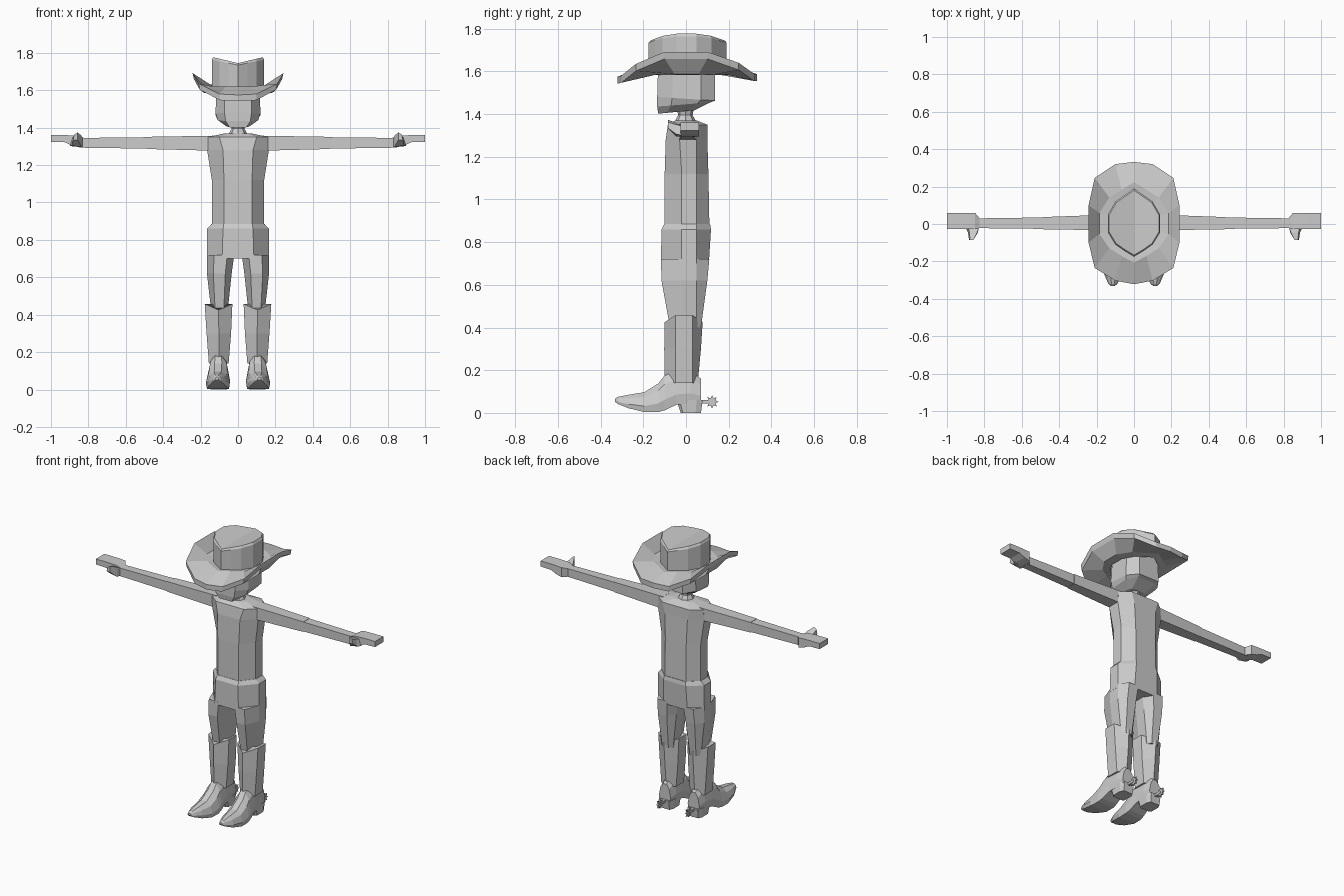
import bpy, bmesh, math

grey = bpy.data.materials.new("plain grey")
grey.diffuse_color = (0.6, 0.6, 0.6, 1)


def finish(name, bm, mirror=False):
    """Turn a bmesh into a flat shaded object, optionally mirrored in x."""
    if mirror:
        geom = bmesh.ops.duplicate(bm, geom=bm.verts[:] + bm.edges[:] + bm.faces[:])["geom"]
        for v in geom:
            if isinstance(v, bmesh.types.BMVert):
                v.co.x *= -1
    bmesh.ops.recalc_face_normals(bm, faces=bm.faces[:])
    me = bpy.data.meshes.new(name)
    bm.to_mesh(me)
    bm.free()
    me.materials.append(grey)
    ob = bpy.data.objects.new(name, me)
    bpy.context.collection.objects.link(ob)
    return ob


def loft(name, rings, mirror=False, caps=True, closed=False):
    """Skin a series of equal length rings."""
    bm = bmesh.new()
    loops = [[bm.verts.new(p) for p in r] for r in rings]
    pairs = list(zip(loops, loops[1:])) + ([(loops[-1], loops[0])] if closed else [])
    for a, b in pairs:
        for i in range(len(a)):
            j = (i + 1) % len(a)
            bm.faces.new((a[i], a[j], b[j], b[i]))
    if caps and not closed:
        bm.faces.new(loops[0])
        bm.faces.new(loops[-1])
    return finish(name, bm, mirror)


def octo(z, x, fx, yf, yb, s0, s1, cx=0, zb=None):
    """Eight sided section; z may slope from front (z) to back (zb)."""
    zb = z if zb is None else zb
    pts = [(fx, yf), (x, s0), (x, s1), (fx, yb), (-fx, yb), (-x, s1), (-x, s0), (-fx, yf)]
    return [(cx + px, py, z + (zb - z) * (py - yf) / (yb - yf)) for px, py in pts]


def box_x(x, y0, y1, z0, z1):
    """Four sided section across the x axis."""
    return [(x, y0, z0), (x, y1, z0), (x, y1, z1), (x, y0, z1)]


# torso with sloping shoulders
loft("torso", [
    octo(0.86, 0.14, 0.075, -0.1, 0.11, -0.02, 0.05),
    octo(1.12, 0.14, 0.075, -0.1, 0.105, -0.02, 0.05),
    octo(1.28, 0.165, 0.08, -0.095, 0.1, -0.03, 0.05),
    octo(1.35, 0.16, 0.1, -0.085, 0.1, -0.035, 0.05),
    octo(1.37, 0.07, 0.04, -0.05, 0.05, -0.02, 0.03)])

# hips
loft("hips", [
    octo(0.885, 0.142, 0.076, -0.102, 0.113, -0.02, 0.05),
    octo(0.86, 0.165, 0.08, -0.115, 0.117, -0.02, 0.05),
    octo(0.70, 0.166, 0.085, -0.117, 0.107, -0.02, 0.05)])

# trouser legs
loft("legs", [
    octo(0.72, 0.0725, 0.035, -0.117, 0.109, -0.02, 0.05, 0.0925),
    octo(0.62, 0.066, 0.032, -0.115, 0.1, -0.02, 0.05, 0.1),
    octo(0.40, 0.042, 0.022, -0.075, 0.07, -0.02, 0.05, 0.099)], True)


def shaft(z, x0, x1, yf, yb, peak=0):
    """Six sided boot section with a front and a back ridge."""
    c = (x0 + x1) / 2
    return [(c, yf, z), (x1, -0.05, z + peak), (x1, 0.03, z + peak),
            (c, yb, z), (x0, 0.03, z + peak), (x0, -0.05, z + peak)]


# boot shafts with scooped tops
loft("boot_shafts", [
    shaft(0.425, 0.03, 0.178, -0.1, 0.078, 0.032),
    shaft(0.30, 0.037, 0.168, -0.102, 0.07),
    shaft(0.14, 0.05, 0.156, -0.1, 0.055)], True)


def foot(y, w, z0, z1, cx):
    """Boot foot section across the y axis."""
    h = z1 - z0
    return [(cx + a * w, y, z0 + b * h) for a, b in
            ((-0.9, 0), (-1, 0.3), (-0.75, 0.75), (-0.3, 1),
             (0.3, 1), (0.75, 0.75), (1, 0.3), (0.9, 0))]


# boot feet, heels and spurs
loft("boot_feet", [
    foot(0.07, 0.042, 0.045, 0.16, 0.103),
    foot(0.02, 0.05, 0.045, 0.2, 0.103),
    foot(-0.045, 0.054, 0.038, 0.2, 0.104),
    foot(-0.1, 0.06, 0.012, 0.175, 0.105),
    foot(-0.13, 0.064, 0.004, 0.138, 0.106),
    foot(-0.195, 0.064, 0.004, 0.097, 0.108),
    foot(-0.27, 0.048, 0.022, 0.085, 0.111),
    foot(-0.32, 0.024, 0.042, 0.075, 0.113),
    foot(-0.332, 0.01, 0.052, 0.066, 0.113)], True)
loft("boot_heels", [
    octo(0.06, 0.047, 0.035, -0.045, 0.078, -0.03, 0.05, 0.103),
    octo(0.0, 0.044, 0.033, -0.025, 0.07, -0.015, 0.045, 0.103)], True)
loft("spur_shanks", [
    [(0.103 + a, y, 0.052 + b) for a, b in ((-.008, -.008), (.008, -.008), (.008, .008), (-.008, .008))]
    for y in (0.06, 0.125)], True)
star = [(0.122 + r * math.cos(i * math.pi / 8), 0.052 + r * math.sin(i * math.pi / 8))
        for i in range(16) for r in [0.031 if i % 2 == 0 else 0.018]]
loft("spur_wheels", [[(x, y, z) for y, z in star] for x in (0.098, 0.108)], True)

# arms, in an upper and a lower sleeve
loft("upper_arms", [
    box_x(0.13, -0.034, 0.05, 1.277, 1.357),
    box_x(0.488, -0.028, 0.037, 1.286, 1.351)], True)
loft("lower_arms", [
    box_x(0.488, -0.026, 0.035, 1.288, 1.349),
    box_x(0.84, -0.022, 0.03, 1.293, 1.345)], True)

# mitten hands with wedge thumbs
loft("hands", [
    box_x(0.825, -0.022, 0.03, 1.293, 1.345),
    box_x(0.85, -0.026, 0.06, 1.295, 1.357),
    box_x(0.89, -0.026, 0.06, 1.305, 1.359),
    box_x(0.925, -0.026, 0.06, 1.322, 1.36),
    box_x(1.0, -0.026, 0.06, 1.324, 1.36)], True)
loft("thumbs", [
    [(0.83, -0.02, 1.295), (0.9, -0.02, 1.302), (0.885, -0.02, 1.345), (0.83, -0.02, 1.345)],
    [(0.835, -0.045, 1.295), (0.888, -0.045, 1.305), (0.88, -0.045, 1.35), (0.838, -0.045, 1.358)],
    [(0.858, -0.085, 1.335), (0.882, -0.085, 1.335), (0.876, -0.085, 1.362), (0.858, -0.085, 1.374)]], True)

# neck
loft("neck", [
    [(r * math.cos(i * math.pi / 4), r * math.sin(i * math.pi / 4) - 0.003, z) for i in range(8)]
    for z, r in ((1.35, 0.06), (1.375, 0.045), (1.395, 0.034), (1.44, 0.042))])

# head with a jaw that slopes up to the back
loft("head", [
    octo(1.65, 0.115, 0.07, -0.13, 0.135, -0.06, 0.07),
    octo(1.48, 0.12, 0.072, -0.135, 0.137, -0.065, 0.07, zb=1.463),
    octo(1.435, 0.108, 0.066, -0.135, 0.115, -0.07, 0.055, zb=1.455),
    octo(1.402, 0.06, 0.045, -0.13, 0.04, -0.09, 0.01, zb=1.418)])


def both(half):
    """Close a right half outline (first and last on x = 0) into a ring."""
    return half + [(-p[0], *p[1:]) for p in half[-2:0:-1]]


# hat brim, curled up at the sides
rim = both([(0, -0.322, 1.575), (0.1, -0.303, 1.58), (0.21, -0.235, 1.635), (0.243, -0.1, 1.692),
            (0.243, 0.1, 1.692), (0.21, 0.247, 1.64), (0.1, 0.32, 1.588), (0, 0.332, 1.588)])
base = both([(0, -0.175), (0.05, -0.145), (0.1, -0.11), (0.14, -0.045),
             (0.14, 0.05), (0.1, 0.12), (0.05, 0.155), (0, 0.19)])
mid = [(x * 1.32, y * 1.18, 1.62) for x, y in base]
inner = [(x * 0.95, y * 0.95, 1.615) for x, y in base]
loft("hat_brim", [
    inner, mid, rim,
    [(x * 0.97, y, z - 0.033) for x, y, z in rim],
    [(x, y, z - 0.033) for x, y, z in mid],
    [(x, y, z - 0.033) for x, y, z in inner]], closed=True)

# hat crown, creased along the middle
bm = bmesh.new()
levels = [[bm.verts.new((x * s, y * s, z0 + dz * abs(x))) for x, y in base]
          for s, z0, dz in ((1, 1.6, 0), (1, 1.735, 0.2), (0.95, 1.745, 0.225))]
for a, b in zip(levels, levels[1:]):
    for i in range(14):
        j = (i + 1) % 14
        bm.faces.new((a[i], a[j], b[j], b[i]))
top = levels[-1]
bm.faces.new(top[:8])
bm.faces.new(top[7:] + top[:1])
finish("hat_crown", bm)
